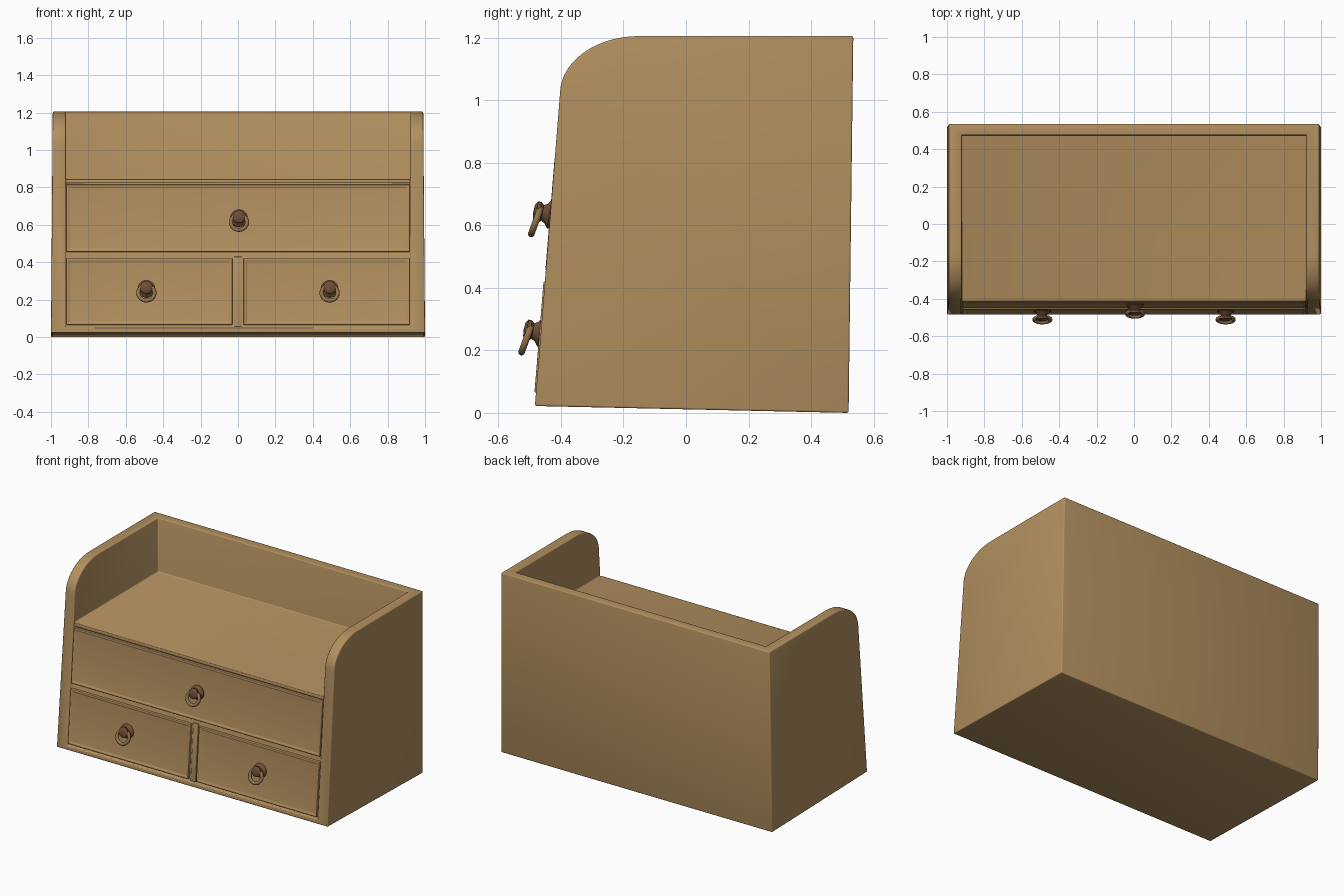
import bpy, bmesh, math
from mathutils import Matrix, Vector

if "Cube" in bpy.data.objects:
    bpy.data.objects.remove(bpy.data.objects["Cube"])


def material(name, rgb):
    m = bpy.data.materials.new(name)
    m.use_nodes = True
    m.diffuse_color = (*rgb, 1)
    m.node_tree.nodes["Principled BSDF"].inputs["Base Color"].default_value = (*rgb, 1)
    return m


WOOD = material("tan wood", (0.45, 0.28, 0.115))
BROWN = material("dark brown", (0.16, 0.075, 0.035))
BRASS = material("aged brass", (0.29, 0.165, 0.07))


def front(z):
    """Depth of the sloping front at height z."""
    return -0.485 + 0.082 * z


def finish(bm, name, mat):
    bmesh.ops.recalc_face_normals(bm, faces=bm.faces)
    mesh = bpy.data.meshes.new(name)
    bm.to_mesh(mesh)
    bm.free()
    mesh.materials.append(mat)
    obj = bpy.data.objects.new(name, mesh)
    bpy.context.collection.objects.link(obj)
    return obj


def activate(obj):
    bpy.ops.object.select_all(action="DESELECT")
    obj.select_set(True)
    bpy.context.view_layer.objects.active = obj


def smooth(obj, width=0):
    activate(obj)
    if width:
        mod = obj.modifiers.new("Rounded edges", "BEVEL")
        mod.width, mod.segments = width, 3
        mod.limit_method, mod.angle_limit = "ANGLE", math.radians(40)
        bpy.ops.object.modifier_apply(modifier=mod.name)
    bpy.ops.object.shade_smooth_by_angle(angle=math.radians(40))


def prism(profile, x0, x1):
    """Extrude a side profile of (y, z) points across x."""
    bm = bmesh.new()
    face = bm.faces.new([bm.verts.new((x0, y, z)) for y, z in profile])
    ext = bmesh.ops.extrude_face_region(bm, geom=[face])["geom"]
    verts = [v for v in ext if isinstance(v, bmesh.types.BMVert)]
    bmesh.ops.translate(bm, verts=verts, vec=(x1 - x0, 0, 0))
    return bm


# Carcass: curved side profile, hollowed above the shelf and on the front
arc = [(-0.15 - 0.253 * math.cos(t), 1.02 + 0.185 * math.sin(t))
       for t in (math.pi / 2 * i / 14 for i in range(15))]
outline = [(front(0.022), 0.022)] + arc + [(0.535, 1.205), (0.52, 0)]
carcass = finish(prism(outline, -1, 1), "carcass", WOOD)
for v in carcass.data.vertices:
    v.co.x *= 1 - 0.008 * v.co.z

hollow = [(-0.7, 0.05), (front(0.05) + 0.012, 0.05), (front(0.845) + 0.012, 0.845),
          (0.475, 0.845), (0.475, 1.5), (-0.7, 1.5)]
cutter = finish(prism(hollow, -0.922, 0.922), "hollow_cutter", WOOD)
cutter.hide_render = True
activate(carcass)
cut = carcass.modifiers.new("Hollow", "BOOLEAN")
cut.object, cut.operation, cut.solver = cutter, "DIFFERENCE", "EXACT"
bpy.ops.object.modifier_apply(modifier=cut.name)
bpy.data.objects.remove(cutter)
smooth(carcass, 0.01)


def front_panel(name, x0, x1, z0, z1, proud, border):
    """Slab following the sloping front, with a slightly sunken centre."""
    a, b = front(z0), front(z1)
    bm = prism([(a - proud, z0), (b - proud, z1), (b + 0.04, z1), (a + 0.04, z0)], x0, x1)
    bmesh.ops.recalc_face_normals(bm, faces=bm.faces)
    if border:
        face = min(bm.faces, key=lambda f: f.calc_center_median().y)
        bmesh.ops.inset_region(bm, faces=[face], thickness=0.016)
        bmesh.ops.inset_region(bm, faces=[face], thickness=0.008, depth=-0.005)
    smooth(finish(bm, name, WOOD), 0.004)


# Drawer fronts and shelf edge
front_panel("shelf_edge", -0.92, 0.92, 0.822, 0.844, -0.002, False)
front_panel("upper_drawer", -0.918, 0.918, 0.455, 0.815, 0.002, True)
front_panel("left_drawer", 0.03, 0.918, 0.065, 0.42, 0.005, True)
front_panel("right_drawer", -0.918, -0.03, 0.065, 0.42, 0.005, True)
front_panel("drawer_divider", -0.02, 0.02, 0.055, 0.43, -0.004, False)


def handle(name, x, z):
    """Turned stem on the drawer with a hanging ring."""
    y = front(z)
    profile = [(0.046, 0.01), (0.046, -0.004), (0.032, -0.014), (0.025, -0.026),
               (0.033, -0.034), (0.034, -0.046), (0.022, -0.054), (0, -0.056)]
    bm = bmesh.new()
    verts = [bm.verts.new((r, d, 0)) for r, d in profile]
    edges = [bm.edges.new(pair) for pair in zip(verts, verts[1:])]
    bmesh.ops.spin(bm, geom=verts + edges, cent=(0, 0, 0), axis=(0, 1, 0),
                   angle=math.tau, steps=24)
    bmesh.ops.remove_doubles(bm, verts=bm.verts, dist=0.0001)
    place = Matrix.Translation(Vector((x, y, z))) @ Matrix.Rotation(math.radians(-10), 4, "X")
    bmesh.ops.transform(bm, matrix=place, verts=bm.verts)
    smooth(finish(bm, name + "_stem", BROWN))

    bpy.ops.mesh.primitive_torus_add(
        major_radius=0.043, minor_radius=0.011, major_segments=32, minor_segments=10,
        location=(x, y - 0.047, z - 0.022), rotation=(math.radians(70), 0, 0))
    ring = bpy.context.object
    ring.name = name + "_ring"
    ring.data.materials.append(BRASS)
    smooth(ring)


# Handles
handle("upper_handle", 0.005, 0.635)
handle("left_handle", 0.49, 0.257)
handle("right_handle", -0.49, 0.257)
